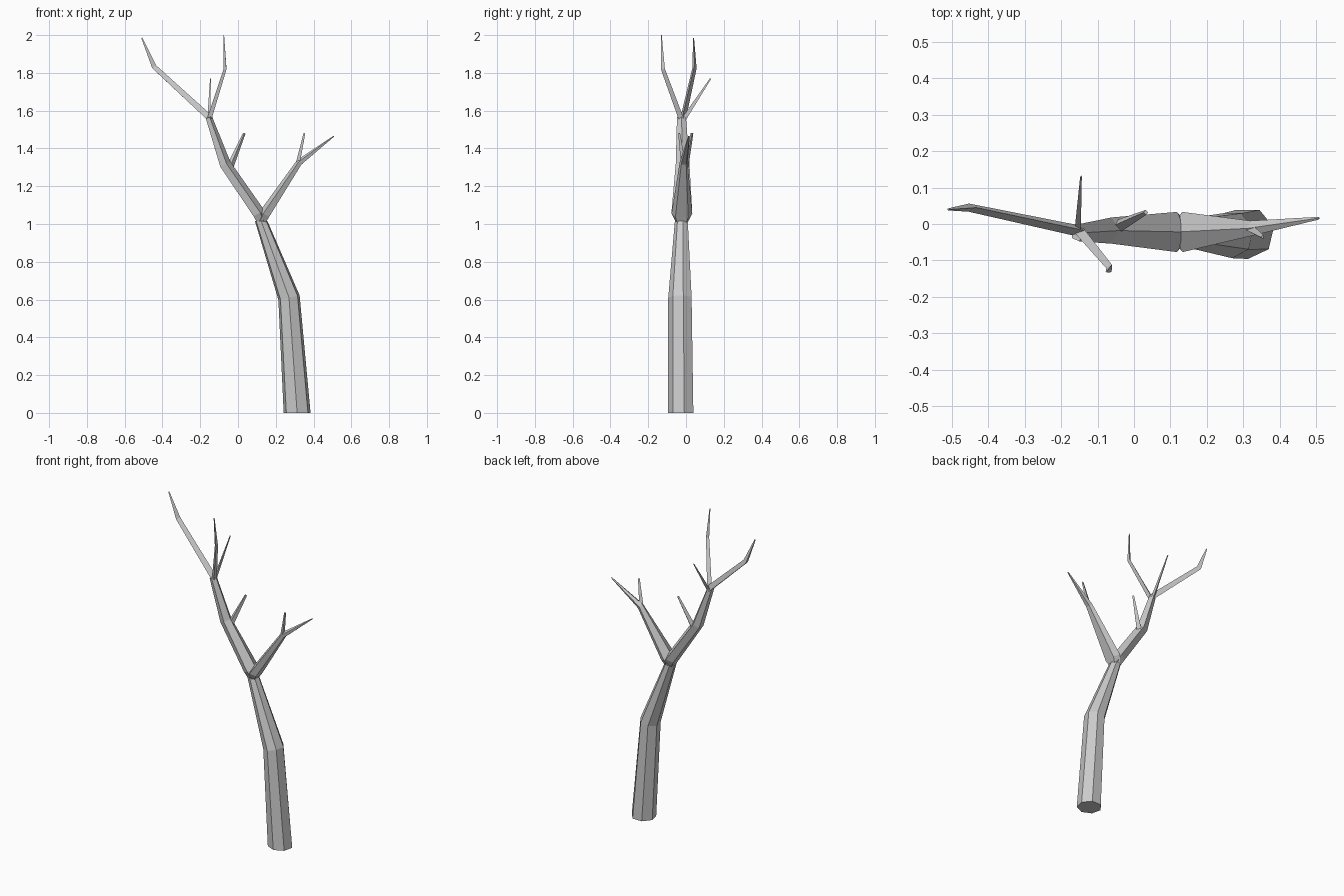
import bpy, bmesh, math
from mathutils import Vector

if "Cube" in bpy.data.objects:
    bpy.data.objects.remove(bpy.data.objects["Cube"])


def limb(name, path, sides, phase=0.0, level=False):
    """Tapered tube; each path point is (x, y, z, half width across y, half depth)."""
    pts = [Vector(p[:3]) for p in path]
    dirs = [(b - a).normalized() for a, b in zip(pts, pts[1:])]
    tans = [dirs[0]] + [(a + b).normalized() for a, b in zip(dirs, dirs[1:])] + [dirs[-1]]
    if level:
        tans[0] = tans[-1] = Vector((0, 0, 1))
    # keep the "up" side of the cross-section consistent along the limb
    sign = 1 if (pts[-1] - pts[0]).x < 0 else -1
    bm = bmesh.new()
    rings = []
    for p, t, row in zip(pts, tans, path):
        side = Vector((0, -1, 0))
        side = (side - t * side.dot(t)).normalized()
        up = side.cross(t) * -sign
        if not level and up.z < 0 and abs(t.x) > 0.3:
            up = -up
        ring = []
        for i in range(sides):
            a = phase + 2 * math.pi * i / sides
            ring.append(bm.verts.new(p + side * math.cos(a) * row[3] + up * math.sin(a) * row[4]))
        rings.append(ring)
    for r0, r1 in zip(rings, rings[1:]):
        for i in range(sides):
            j = (i + 1) % sides
            bm.faces.new((r0[i], r0[j], r1[j], r1[i]))
    bm.faces.new(rings[0])
    bm.faces.new(rings[-1])
    bmesh.ops.recalc_face_normals(bm, faces=bm.faces)
    mesh = bpy.data.meshes.new(name)
    bm.to_mesh(mesh)
    bm.free()
    bpy.context.collection.objects.link(bpy.data.objects.new(name, mesh))


UP = math.pi / 2

# Trunk: seven sides, leaning and narrowing towards the fork
limb("trunk", [(0.313, -0.025, 0, 0.071, 0.073),
               (0.270, -0.029, 0.61, 0.065, 0.059),
               (0.123, -0.023, 1.015, 0.036, 0.034)], 7, level=True)

# Two main branches, flared just above the fork
limb("left_branch", [(0.127, -0.022, 1.01, 0.036, 0.030),
                     (0.108, -0.022, 1.055, 0.058, 0.036),
                     (-0.070, -0.018, 1.315, 0.038, 0.033),
                     (-0.156, -0.024, 1.565, 0.025, 0.019)], 5, UP)
limb("right_branch", [(0.122, -0.022, 1.01, 0.036, 0.028),
                      (0.142, -0.022, 1.050, 0.058, 0.032),
                      (0.325, -0.012, 1.325, 0.022, 0.018),
                      (0.508, 0.016, 1.465, 0.004, 0.003)], 5, UP)

# Short side twigs
limb("right_twig", [(0.318, -0.014, 1.31, 0.014, 0.015),
                    (0.353, -0.036, 1.48, 0.006, 0.006)], 3, UP)
limb("inner_twig", [(-0.050, -0.010, 1.285, 0.020, 0.020),
                    (0.033, 0.032, 1.48, 0.007, 0.007)], 4, UP)

# Crown twigs
limb("crown_twig_left", [(-0.150, -0.018, 1.555, 0.018, 0.022),
                         (-0.447, 0.045, 1.83, 0.013, 0.017),
                         (-0.510, 0.040, 1.985, 0.003, 0.004)], 3, UP)
limb("crown_twig_right", [(-0.150, -0.022, 1.55, 0.016, 0.016),
                          (-0.066, -0.122, 1.82, 0.012, 0.010),
                          (-0.075, -0.131, 2.0, 0.003, 0.003)], 3, UP)
limb("crown_twig_back", [(-0.152, -0.015, 1.55, 0.014, 0.011),
                         (-0.145, 0.130, 1.77, 0.004, 0.003)], 3, UP)
